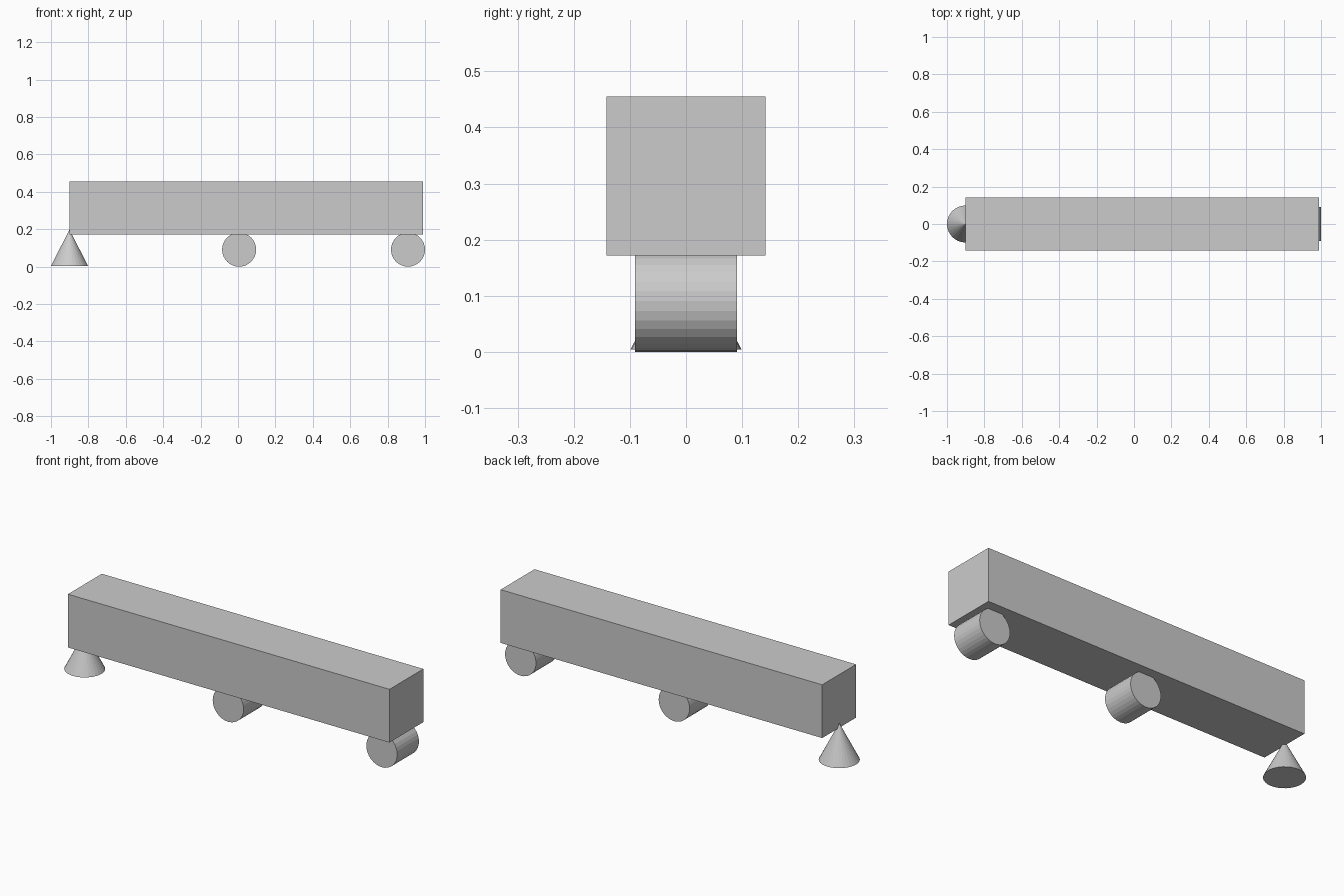
import bpy
import math

if "Cube" in bpy.data.objects:
    bpy.data.objects.remove(bpy.data.objects["Cube"])

grey = bpy.data.materials.new("light_grey")
grey.diffuse_color = (0.6, 0.6, 0.6, 1)
grey.use_nodes = True
grey.node_tree.nodes["Principled BSDF"].inputs["Base Color"].default_value = grey.diffuse_color


def finish(name):
    ob = bpy.context.object
    ob.name = name
    ob.data.materials.append(grey)
    return ob


# Long rectangular beam
bpy.ops.mesh.primitive_cube_add(size=1, location=(0.045, 0, 0.3135))
beam = finish("beam")
beam.scale = (1.89, 0.284, 0.283)

# Pointed support under the left end
bpy.ops.mesh.primitive_cone_add(vertices=32, radius1=0.099, radius2=0, depth=0.194,
                                location=(-0.901, 0, 0.101))
finish("cone_support")

# Roller supports under the middle and right end
for name, x in (("middle_roller", 0.006), ("end_roller", 0.909)):
    bpy.ops.mesh.primitive_cylinder_add(vertices=32, radius=0.091, depth=0.182,
                                        location=(x, 0, 0.091),
                                        rotation=(math.pi / 2, 0, 0))
    finish(name)
